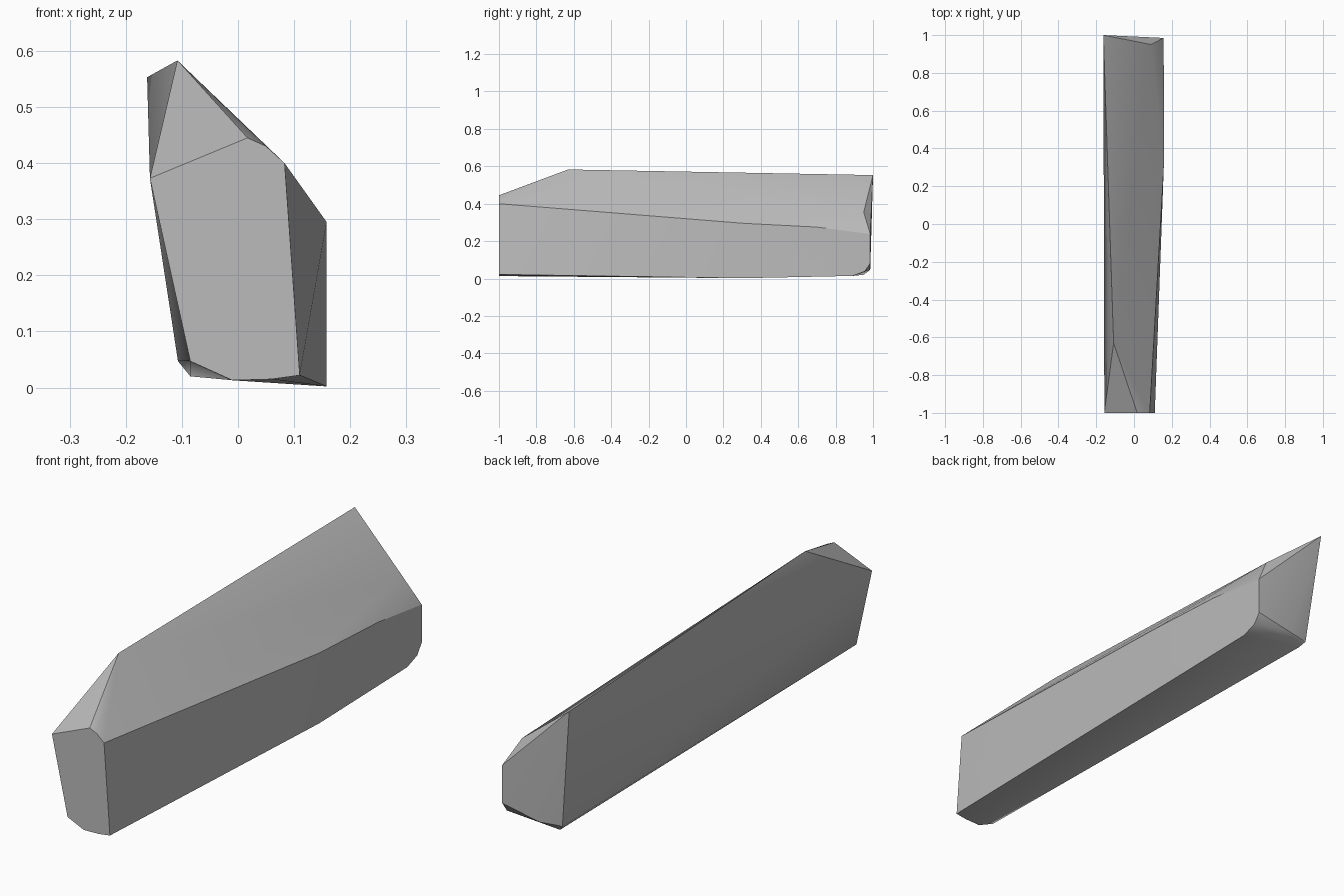
import bpy, bmesh, math

cube = bpy.data.objects.get("Cube")
if cube:
    bpy.data.objects.remove(cube, do_unlink=True)

# Stone colour
stone = bpy.data.materials.new("stone_grey")
stone.use_nodes = True
grey = (0.5, 0.5, 0.5, 1)
stone.diffuse_color = grey
stone.node_tree.nodes["Principled BSDF"].inputs["Base Color"].default_value = grey

# Flat front end, listed as (x, z)
front_profile = [(-.157, .373), (.017, .445), (.05, .43), (.083, .40),
                 (.11, .022), (.06, .015), (-.01, .013), (-.085, .047)]
corners = [(x, -1, z) for x, z in front_profile]

# Sloping top ridge and the peak at the back
corners += [(-.108, -.63, .583), (-.162, 1, .553), (.09, .95, .355)]

# Shoulder along the left side
corners += [(.158, .31, .295), (.158, .7, .275), (.157, .985, .238)]

# Lower left edge, rounding up into the back end
corners += [(.158, .31, .002), (.157, .89, .014), (.157, .955, .038),
            (.157, .985, .08)]

# Lower right edge and back foot
corners += [(-.107, .966, .047), (-.085, .95, .02), (-.015, .985, .047)]

# Wrap the corners in one convex chipped block
bm = bmesh.new()
verts = [bm.verts.new(c) for c in corners]
hull = bmesh.ops.convex_hull(bm, input=verts)
loose = {v for v in hull["geom_interior"] + hull["geom_unused"]
         if isinstance(v, bmesh.types.BMVert)}
bmesh.ops.delete(bm, geom=list(loose), context="VERTS")
bmesh.ops.dissolve_limit(bm, angle_limit=math.radians(0.5),
                         verts=bm.verts, edges=bm.edges)
bmesh.ops.recalc_face_normals(bm, faces=bm.faces)

mesh = bpy.data.meshes.new("stone_block")
bm.to_mesh(mesh)
bm.free()
mesh.materials.append(stone)
block = bpy.data.objects.new("stone_block", mesh)
bpy.context.collection.objects.link(block)

# Smooth the shallow bends and keep the chipped edges sharp
bpy.ops.object.select_all(action="DESELECT")
block.select_set(True)
bpy.context.view_layer.objects.active = block
bpy.ops.object.shade_smooth_by_angle(angle=math.radians(30))
